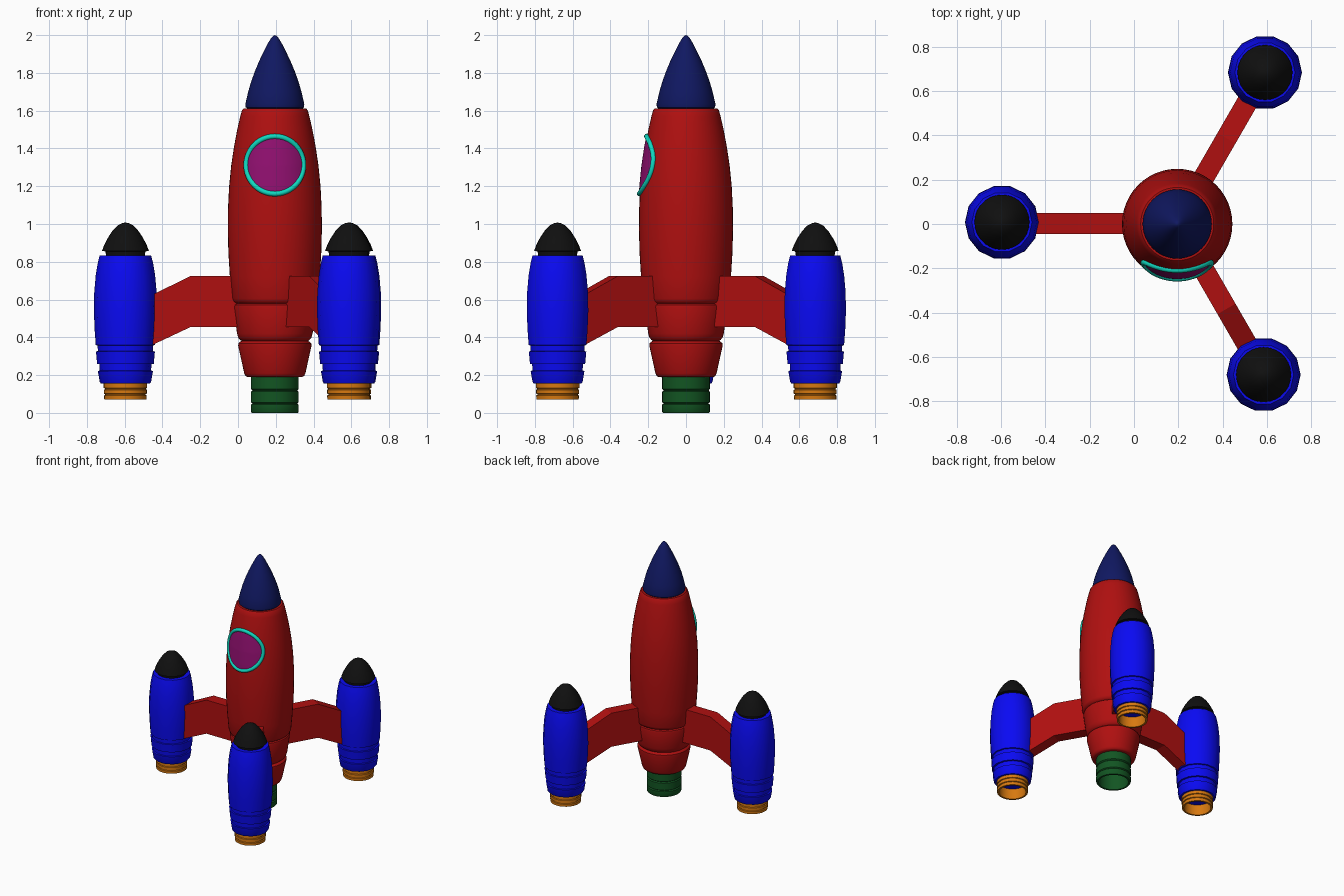
import bpy, bmesh, math
from mathutils import Vector, Matrix

if "Cube" in bpy.data.objects:
    bpy.data.objects.remove(bpy.data.objects["Cube"])

CX = 0.195  # main rocket axis
COLORS = {
    "red": (0.43, 0.005, 0.005), "navy": (0.005, 0.009, 0.12),
    "green": (0.006, 0.09, 0.016), "orange": (0.68, 0.19, 0.005),
    "teal": (0.005, 0.68, 0.52), "purple": (0.28, 0.005, 0.16),
    "black": (0.005, 0.005, 0.005), "blue": (0.003, 0.003, 0.9),
}
MATS = {}
for key, rgb in COLORS.items():
    MATS[key] = bpy.data.materials.new(key)
    MATS[key].diffuse_color = (*rgb, 1)


def finish(bm, name, color, smooth=True):
    bmesh.ops.remove_doubles(bm, verts=bm.verts, dist=1e-5)
    bmesh.ops.recalc_face_normals(bm, faces=bm.faces)
    me = bpy.data.meshes.new(name)
    bm.to_mesh(me)
    bm.free()
    me.materials.append(MATS[color])
    ob = bpy.data.objects.new(name, me)
    bpy.context.collection.objects.link(ob)
    if smooth:
        bpy.ops.object.select_all(action='DESELECT')
        ob.select_set(True)
        bpy.context.view_layer.objects.active = ob
        bpy.ops.object.shade_smooth_by_angle(angle=math.radians(40))
    return ob


def lathe(name, profile, color, sides, center):
    bm = bmesh.new()
    rings = []
    for r, z in profile:
        rings.append([bm.verts.new((center[0] + r * math.cos(2 * math.pi * i / sides),
                                    center[1] + r * math.sin(2 * math.pi * i / sides), z))
                      for i in range(sides)])
    for a, b in zip(rings, rings[1:]):
        for i in range(sides):
            j = (i + 1) % sides
            bm.faces.new((a[i], a[j], b[j], b[i]))
    return finish(bm, name, color)


# Main fuselage with two stepped collars at the tail
hull = [(0.210, 0.580), (0.222, 0.590), (0.228, 0.605), (0.238, 0.72), (0.246, 0.85),
        (0.249, 0.97), (0.248, 1.08), (0.242, 1.20), (0.231, 1.31), (0.216, 1.41),
        (0.199, 1.50), (0.183, 1.57), (0.174, 1.602), (0.165, 1.612)]
collars = [(0, 0.19), (0.145, 0.19), (0.155, 0.195), (0.162, 0.21), (0.194, 0.355),
           (0.193, 0.368), (0.183, 0.377), (0.176, 0.381), (0.183, 0.386), (0.193, 0.397),
           (0.200, 0.42), (0.219, 0.56), (0.216, 0.572), (0.205, 0.578)]
lathe("fuselage", collars + hull + [(0, 1.612)], "red", 48, (CX, 0))

# Nose cone
lathe("nose_cone", [(0, 1.61), (0.145, 1.61), (0.154, 1.618), (0.156, 1.635), (0.141, 1.70),
                    (0.125, 1.755), (0.105, 1.81), (0.082, 1.865), (0.058, 1.915),
                    (0.036, 1.958), (0.018, 1.987), (0.008, 1.997), (0, 2.0)],
      "navy", 48, (CX, 0))

# Hollow main nozzle with grooves
lathe("main_nozzle", [(0.108, 0.19), (0.108, 0), (0.122, 0), (0.126, 0.006), (0.126, 0.044),
                      (0.118, 0.05), (0.126, 0.056), (0.126, 0.112), (0.118, 0.119),
                      (0.126, 0.126), (0.126, 0.19)], "green", 48, (CX, 0))


# Porthole glass and rim, wrapped onto the hull
def on_hull(radius, angle, lift):
    x, z = radius * math.cos(angle), 1.312 + radius * math.sin(angle)
    for (r0, z0), (r1, z1) in zip(hull, hull[1:]):
        if z0 <= z <= z1:
            rad = r0 + (r1 - r0) * (z - z0) / (z1 - z0) + lift
    return Vector((CX + x, -math.sqrt(rad * rad - x * x), z))


N = 48
bm = bmesh.new()
rows = [[bm.verts.new(on_hull(0.15 * k / 8, 2 * math.pi * i / N, 0.005)) for i in range(N)]
        for k in range(9)]
for a, b in zip(rows, rows[1:]):
    for i in range(N):
        bm.faces.new((a[i], a[(i + 1) % N], b[(i + 1) % N], b[i]))
glass = finish(bm, "porthole_glass", "purple")
if glass.data.polygons[0].normal.y > 0:
    glass.data.flip_normals()

bm = bmesh.new()
rows = []
for i in range(N):
    t = 2 * math.pi * i / N
    p = on_hull(0.152, t, 0.002)
    out = Vector((math.cos(t), 0, math.sin(t)))
    rows.append([bm.verts.new(p + 0.014 * (out * math.cos(s) + Vector((0, -1, 0)) * math.sin(s)))
                 for s in (2 * math.pi * k / 10 for k in range(10))])
for i in range(N):
    a, b = rows[i], rows[(i + 1) % N]
    for k in range(10):
        bm.faces.new((a[k], a[(k + 1) % 10], b[(k + 1) % 10], b[k]))
finish(bm, "porthole_rim", "teal")

# Booster profiles
shell = [(0, 0.155), (0.130, 0.155), (0.136, 0.165), (0.146, 0.222), (0.136, 0.224),
         (0.138, 0.258), (0.150, 0.260), (0.156, 0.325), (0.146, 0.327), (0.147, 0.357),
         (0.157, 0.359), (0.163, 0.44), (0.167, 0.54), (0.165, 0.64), (0.157, 0.73),
         (0.146, 0.795), (0.136, 0.834), (0, 0.834)]
cap = [(0, 0.83), (0.102, 0.83), (0.106, 0.855), (0.124, 0.858), (0.112, 0.89), (0.094, 0.925),
       (0.070, 0.962), (0.042, 0.992), (0.018, 1.004), (0, 1.008)]
exhaust = [(0.098, 0.155), (0.098, 0.072), (0.112, 0.072), (0.113, 0.092), (0.107, 0.095),
           (0.107, 0.099), (0.114, 0.102), (0.114, 0.122), (0.108, 0.125), (0.108, 0.129),
           (0.115, 0.132), (0.115, 0.156)]
strut = [(0.12, 0.455), (0.445, 0.455), (0.69, 0.34), (0.69, 0.605), (0.445, 0.725), (0.12, 0.725)]

# Three boosters, each on a bent strut
for side, deg, center in (("left", 180, (-0.596, 0.008)),
                          ("back_right", 60, (0.591, 0.684)),
                          ("front_right", -60, (0.585, -0.680))):
    lathe(side + "_booster", shell, "blue", 14, center)
    lathe(side + "_booster_cap", cap, "black", 28, center)
    lathe(side + "_booster_nozzle", exhaust, "orange", 28, center)
    bm = bmesh.new()
    near = [bm.verts.new((r, -0.047, z)) for r, z in strut]
    far = [bm.verts.new((r, 0.047, z)) for r, z in strut]
    bm.faces.new(near)
    bm.faces.new(far[::-1])
    for i in range(6):
        j = (i + 1) % 6
        bm.faces.new((near[j], near[i], far[i], far[j]))
    bm.transform(Matrix.Translation((CX, 0.002, 0)) @ Matrix.Rotation(math.radians(deg), 4, 'Z'))
    finish(bm, side + "_strut", "red", smooth=False)

for m in bpy.data.materials:
    if m.users and not m.is_grease_pencil:
        m.use_nodes = True
        m.node_tree.nodes["Principled BSDF"].inputs["Base Color"].default_value = m.diffuse_color
